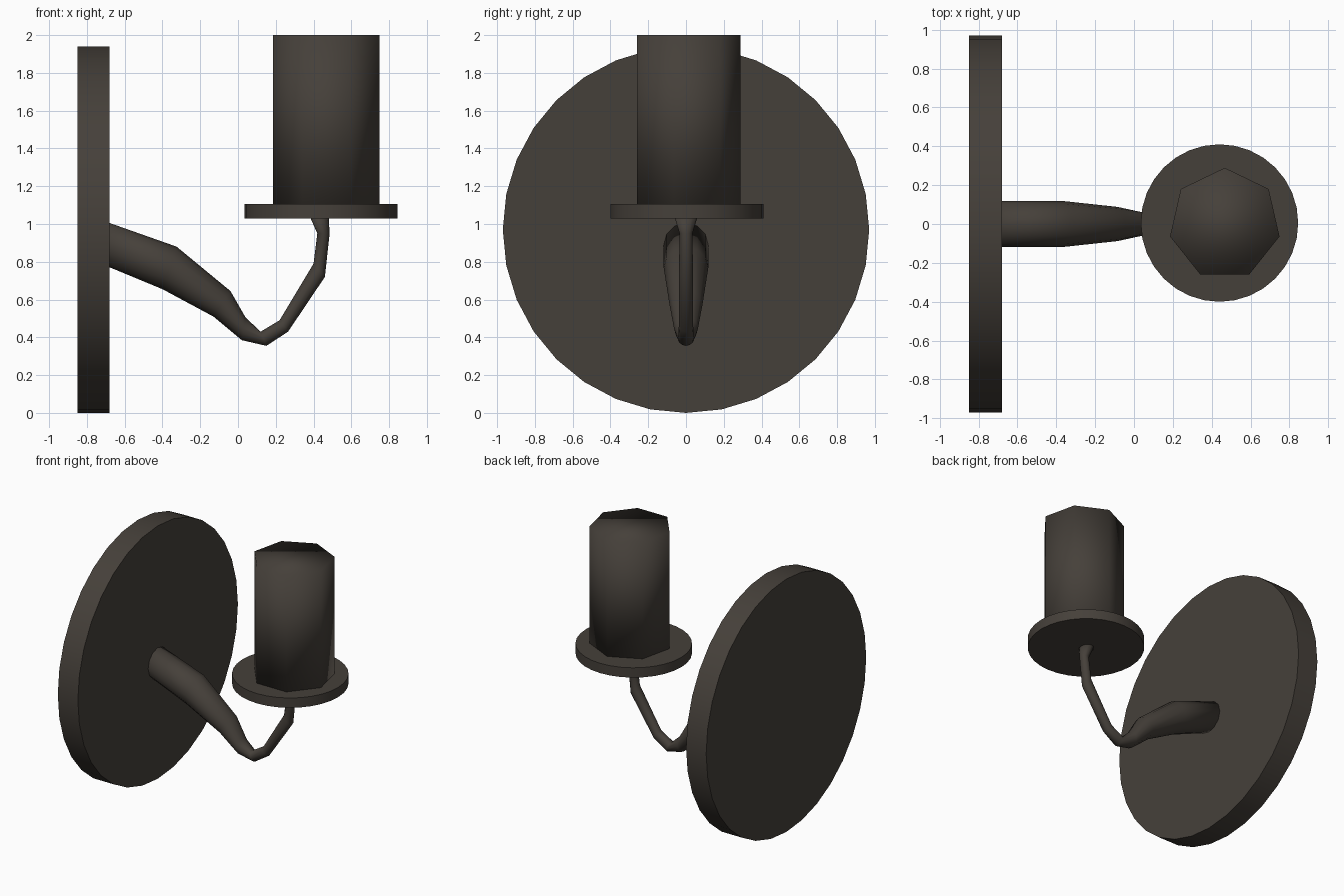
import bpy, bmesh, math
from mathutils import Vector

if "Cube" in bpy.data.objects:
    bpy.data.objects.remove(bpy.data.objects["Cube"])

iron = bpy.data.materials.new("dark bronze")
iron.diffuse_color = (0.060, 0.051, 0.042, 1)
iron.use_nodes = True
iron.node_tree.nodes["Principled BSDF"].inputs["Base Color"].default_value = iron.diffuse_color


def skin(name, rings, sharp_angle=None):
    """Loft closed rings of points, cap both ends, shade smooth."""
    bm = bmesh.new()
    loops = [[bm.verts.new(p) for p in ring] for ring in rings]
    n = len(loops[0])
    for a, b in zip(loops, loops[1:]):
        for i in range(n):
            j = (i + 1) % n
            bm.faces.new((a[i], a[j], b[j], b[i]))
    bm.faces.new(loops[0])
    bm.faces.new(loops[-1])
    bmesh.ops.recalc_face_normals(bm, faces=bm.faces)
    for f in bm.faces:
        f.smooth = True
    mesh = bpy.data.meshes.new(name)
    bm.to_mesh(mesh)
    bm.free()
    mesh.materials.append(iron)
    obj = bpy.data.objects.new(name, mesh)
    bpy.context.collection.objects.link(obj)
    if sharp_angle:
        bpy.ops.object.select_all(action='DESELECT')
        obj.select_set(True)
        bpy.context.view_layer.objects.active = obj
        bpy.ops.object.shade_smooth_by_angle(angle=math.radians(sharp_angle))
    return obj


def ring(center, u, v, sides):
    """Ellipse around center with half axes u and v, starting at u."""
    c, u, v = Vector(center), Vector(u), Vector(v)
    return [c + u * math.cos(t) + v * math.sin(t)
            for t in (2 * math.pi * i / sides for i in range(sides))]


# Round wall plate, facing +x
R = 0.97
skin("wall_plate", [ring((x, 0, R), (0, 0, R), (0, R, 0), 32)
                    for x in (-0.85, -0.68)], 40)

# Drip pan under the candle
r = 0.405
skin("drip_pan", [ring((0.44, 0.005, z), (0, r, 0), (r, 0, 0), 32)
                  for z in (1.03, 1.105)], 40)

# Seven-sided candle sleeve, smooth over its top edge
r = 0.289
skin("candle_sleeve", [ring((0.467, 0, z), (0, r, 0), (r, 0, 0), 7)
                       for z in (1.10, 2.0)])

# Curved tapering arm: upper point, lower point (x, z) and half width in y
sections = [
    ((-0.75, 1.03), (-0.75, 0.80), 0.118),
    ((-0.325, 0.88), (-0.40, 0.655), 0.118),
    ((-0.04, 0.645), (-0.13, 0.51), 0.088),
    ((0.04, 0.505), (0.02, 0.385), 0.063),
    ((0.12, 0.43), (0.15, 0.355), 0.042),
    ((0.22, 0.49), (0.265, 0.43), 0.038),
    ((0.40, 0.79), (0.46, 0.72), 0.037),
    ((0.42, 0.95), (0.485, 0.95), 0.034),
    ((0.38, 1.04), (0.48, 1.04), 0.062),
]
rings = []
for top, low, w in sections:
    t, b = Vector((top[0], 0, top[1])), Vector((low[0], 0, low[1]))
    rings.append(ring((t + b) / 2, (t - b) / 2, (0, w, 0), 12))
skin("curved_arm", rings)
